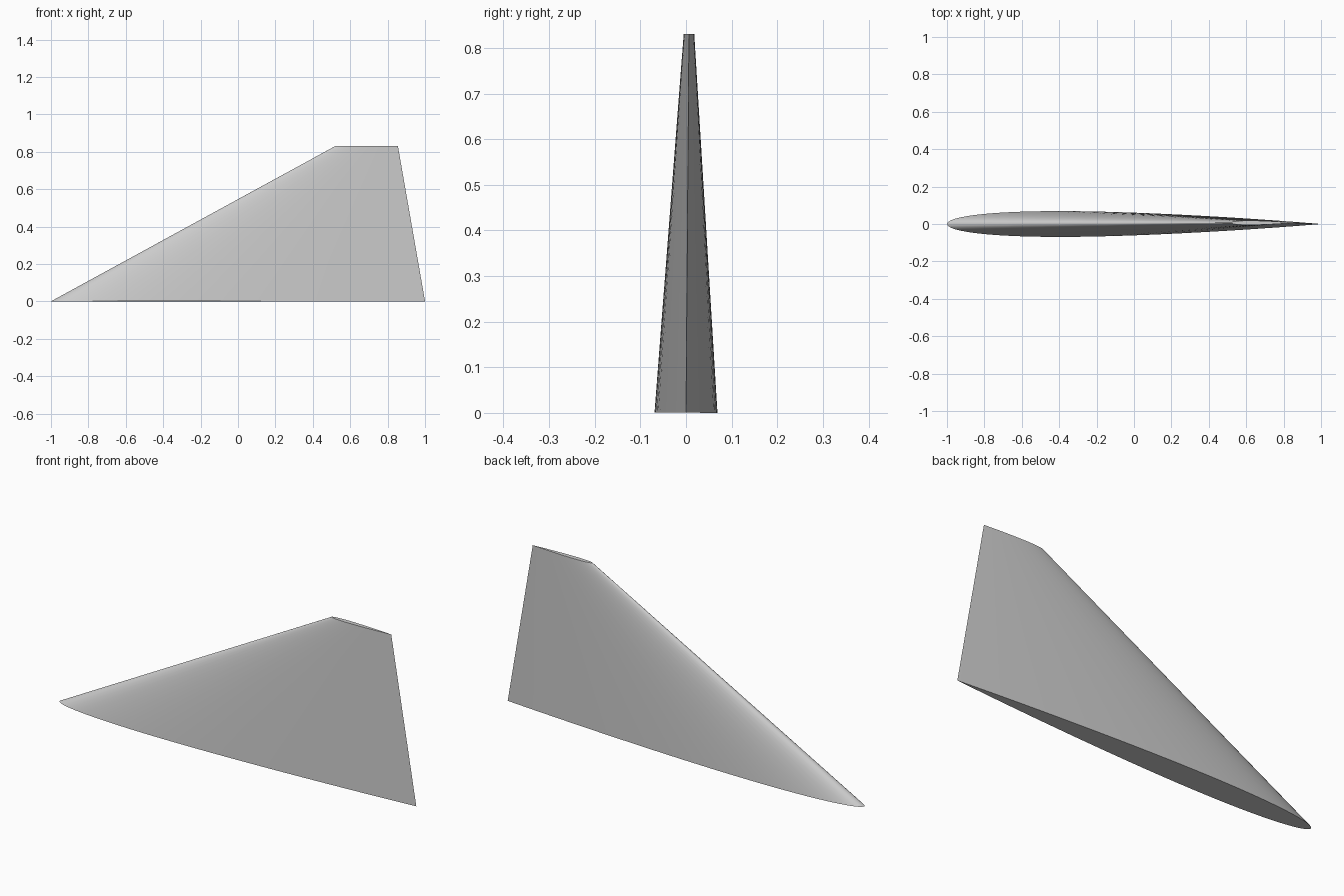
import bpy, bmesh, math
from mathutils import Matrix

cube = bpy.data.objects.get("Cube")
if cube:
    bpy.data.objects.remove(cube, do_unlink=True)

HEIGHT = 0.83
THICKNESS = 0.069   # full thickness / chord
LEAN = math.radians(-0.45)
STEPS = 32          # segments along each side of the section

grey = bpy.data.materials.new("light_grey")
grey.use_nodes = True
colour = (0.6, 0.6, 0.6, 1)
grey.diffuse_color = colour
grey.node_tree.nodes["Principled BSDF"].inputs["Base Color"].default_value = colour


def half_thickness(t):
    """Symmetric airfoil with a closed trailing edge."""
    return 5 * THICKNESS * (0.2969 * math.sqrt(t) - 0.126 * t - 0.3516 * t**2
                            + 0.2843 * t**3 - 0.1036 * t**4)


def section(bm, lead, trail, z):
    """Ring of vertices from the trailing edge round the nose and back."""
    chord = trail - lead
    ring = []
    for i in range(2 * STEPS):
        a = math.pi * i / STEPS
        t = (1 + math.cos(a)) / 2
        side = 1 if i < STEPS else -1
        y = 0 if i in (0, STEPS) else side * chord * half_thickness(t)
        ring.append(bm.verts.new((lead + chord * t, y, z)))
    return ring


# Swept, tapered fin lofted between root and tip sections
bm = bmesh.new()
root = section(bm, -1, 1, 0)
tip = section(bm, 0.52, 0.855, HEIGHT)
for i in range(len(root)):
    j = (i + 1) % len(root)
    bm.faces.new((root[i], root[j], tip[j], tip[i]))
bm.faces.new(root)
bm.faces.new(tip)
bmesh.ops.recalc_face_normals(bm, faces=bm.faces)

# Slight lean, then rest on the ground
bm.transform(Matrix.Rotation(LEAN, 4, 'X'))
low = min(v.co.z for v in bm.verts)
bm.transform(Matrix.Translation((0, 0, -low)))

mesh = bpy.data.meshes.new("fin")
bm.to_mesh(mesh)
bm.free()
mesh.materials.append(grey)
fin = bpy.data.objects.new("fin", mesh)
bpy.context.collection.objects.link(fin)
bpy.context.view_layer.objects.active = fin
fin.select_set(True)
bpy.ops.object.shade_smooth_by_angle(angle=math.radians(30))
